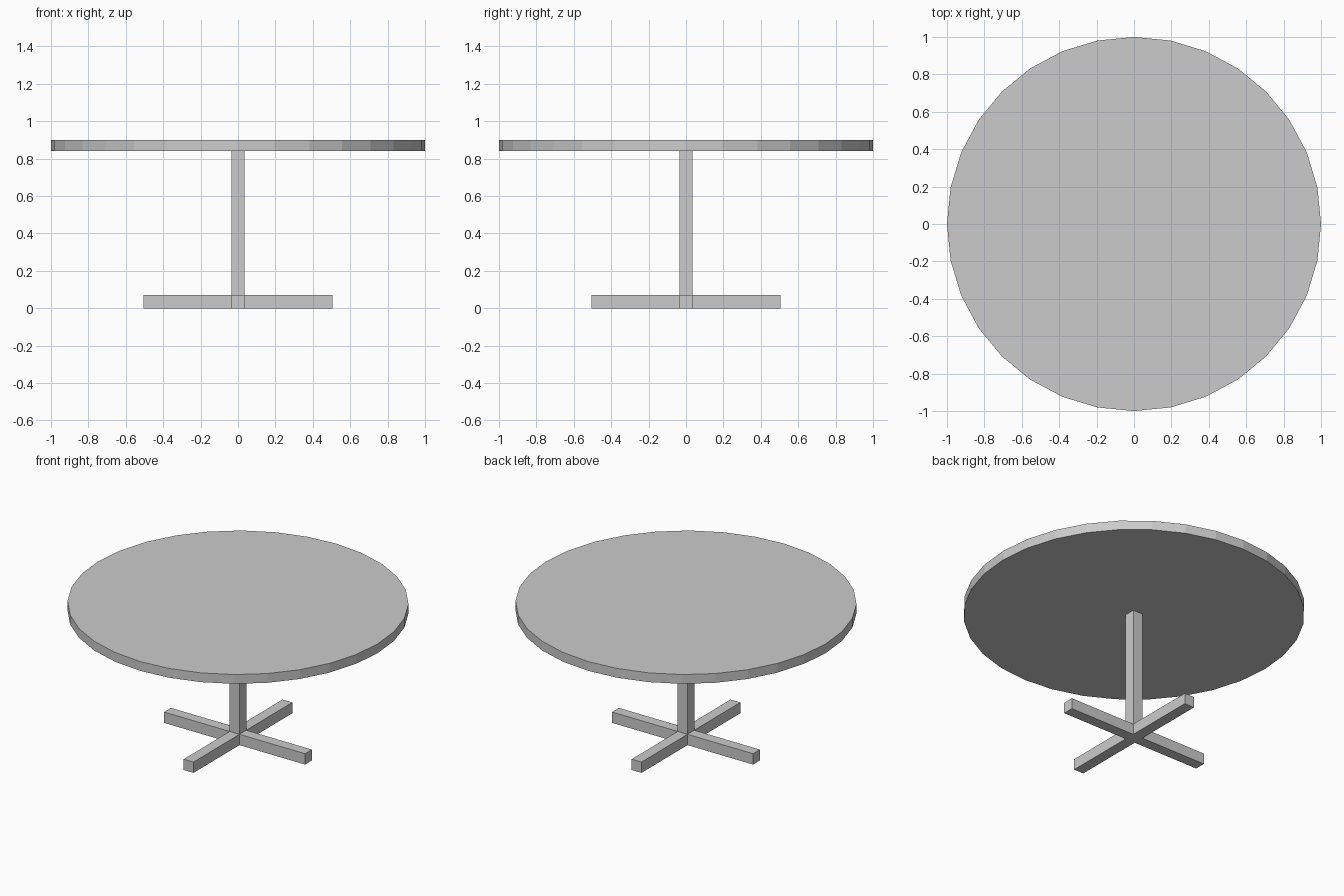
import bpy, bmesh
from mathutils import Vector

if "Cube" in bpy.data.objects:
    bpy.data.objects.remove(bpy.data.objects["Cube"])

HALF = 0.035       # half thickness of the square post and feet
REACH = 0.505      # foot tip distance from centre
TOP_Z0, TOP_Z1 = 0.84, 0.90

# Round tabletop, 32 flat sides
bpy.ops.mesh.primitive_cylinder_add(vertices=32, radius=1, depth=TOP_Z1 - TOP_Z0,
                                    location=(0, 0, (TOP_Z0 + TOP_Z1) / 2))
bpy.context.object.name = "tabletop"

# Pedestal: hub cube with four feet and the post extruded from its faces
bm = bmesh.new()
bmesh.ops.create_cube(bm, size=2 * HALF)
bmesh.ops.translate(bm, verts=bm.verts, vec=(0, 0, HALF))


def extrude(direction, distance):
    bm.normal_update()
    face = max(bm.faces, key=lambda f: f.normal.dot(direction) * 10
               - (f.calc_center_median() - Vector((0, 0, HALF))).length)
    new = bmesh.ops.extrude_discrete_faces(bm, faces=[face])["faces"][0]
    bmesh.ops.translate(bm, verts=new.verts, vec=direction * distance)


for d in ((1, 0, 0), (-1, 0, 0), (0, 1, 0), (0, -1, 0)):
    extrude(Vector(d), REACH - HALF)

# Post rises from the hub to the underside of the top
extrude(Vector((0, 0, 1)), TOP_Z0 - 2 * HALF)

bmesh.ops.recalc_face_normals(bm, faces=bm.faces)
mesh = bpy.data.meshes.new("pedestal")
bm.to_mesh(mesh)
bm.free()
bpy.context.collection.objects.link(bpy.data.objects.new("pedestal", mesh))
